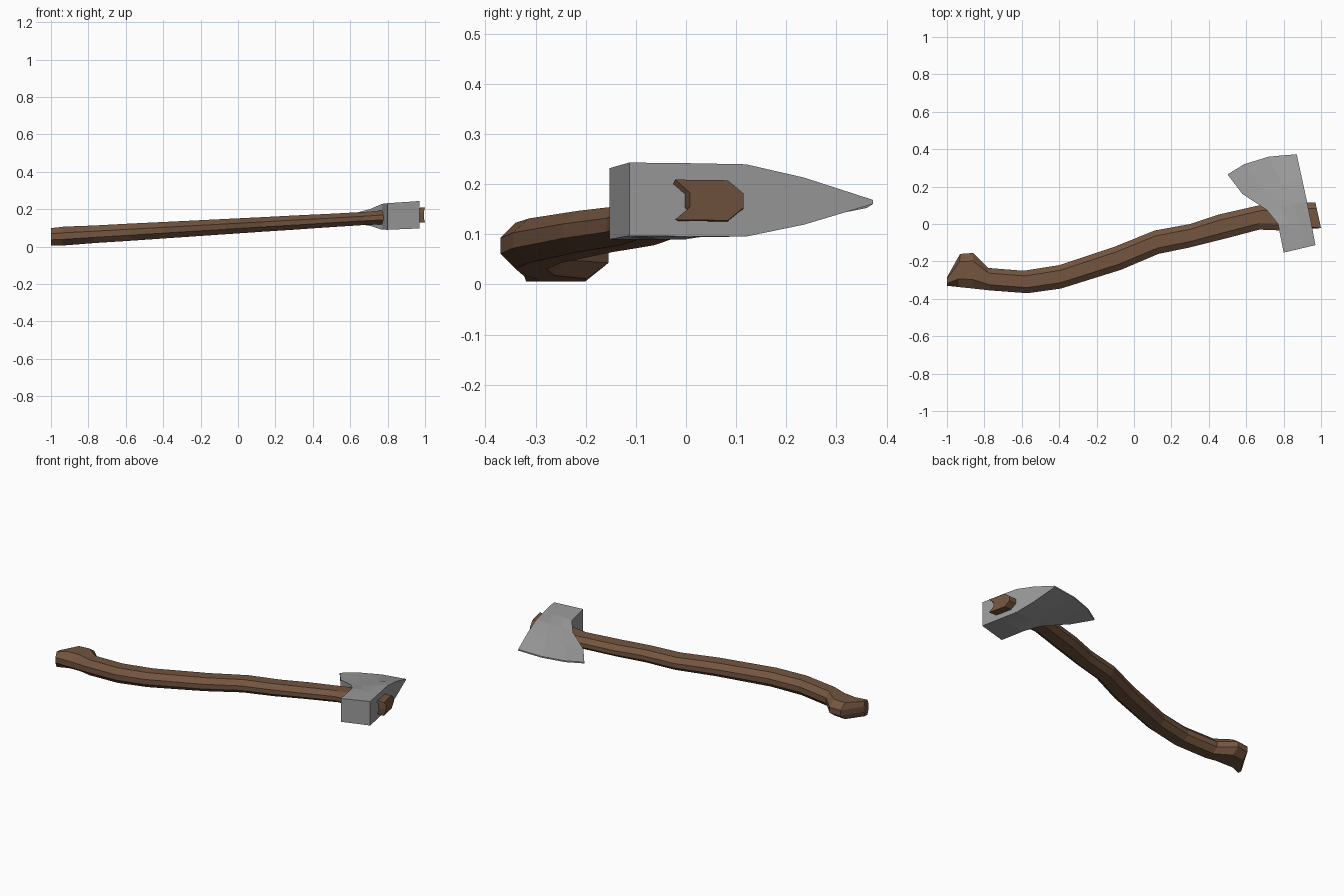
import bpy, bmesh

if "Cube" in bpy.data.objects:
    bpy.data.objects.remove(bpy.data.objects["Cube"])

def make_object(name, build):
    bm = bmesh.new()
    build(bm)
    bmesh.ops.recalc_face_normals(bm, faces=bm.faces)
    mesh = bpy.data.meshes.new(name)
    bm.to_mesh(mesh)
    bm.free()
    obj = bpy.data.objects.new(name, mesh)
    bpy.context.collection.objects.link(obj)
    return obj

# Handle stations: back edge (x, y), front edge (x, y), half height
STATIONS = [
    (-1, -.285, -1, -.33, .046), (-.93, -.16, -.94, -.337, .05),
    (-.86, -.155, -.86, -.345, .049), (-.78, -.235, -.77, -.355, .047),
    (-.59, -.25, -.57, -.37, .046), (-.40, -.22, -.39, -.345, .044),
    (-.10, -.12, -.07, -.245, .041), (.11, -.035, .13, -.16, .039),
    (.30, 0, .30, -.125, .038), (.45, .05, .48, -.08, .036),
    (.67, .10, .67, -.03, .035), (.80, .115, .80, -.035, .038),
    (.97, .115, 1, -.022, .04),
]
# Octagon: position across the width, height factor
OCTAGON = [(1, .35), (.77, 1), (.25, 1), (0, .35),
           (0, -.35), (.25, -1), (.77, -1), (1, -.35)]

def build_handle(bm):
    rings = []
    for i, (bx, by, fx, fy, h) in enumerate(STATIONS):
        ring = []
        for t, k in OCTAGON:
            if i == len(STATIONS) - 1:      # notched fishtail at the tip
                t = {0: .22, .25: 0}.get(t, t)
            x, y = fx + (bx - fx) * t, fy + (by - fy) * t
            ring.append(bm.verts.new((x, y, .052 + .0585 * (x + 1) + h * k)))
        rings.append(ring)
    for a, b in zip(rings, rings[1:]):
        for j in range(8):
            k = (j + 1) % 8
            bm.faces.new((a[j], a[k], b[k], b[j]))
    bm.faces.new(rings[0])
    bm.faces.new(rings[-1])

# Head rows from poll to bevel: heel side (x, y, half height), toe side
ROWS = [
    ((.80, -.153, .071), (.97, -.113, .073)),
    ((.77, 0, .069), (.949, 0, .073)),
    ((.71, .075, .046), (.925, .12, .072)),
    ((.58, .16, .018), (.90, .235, .047)),
]
EDGE = [(.50, .265), (.59, .32), (.72, .36), (.87, .373)]

def build_head(bm):
    grid = []
    for heel, toe in ROWS:
        grid.append([tuple(a + (b - a) * j / 3 for a, b in zip(heel, toe))
                     for j in range(4)])
    grid.append([(x, y, .004) for x, y in EDGE])

    def layer(s):
        return [[bm.verts.new((x, y, .17 + .055 * (x - .97) + s * h))
                 for x, y, h in row] for row in grid]
    top, bottom = layer(1), layer(-1)
    for g in (top, bottom):
        for r0, r1 in zip(g, g[1:]):
            for j in range(3):
                bm.faces.new((r0[j], r0[j + 1], r1[j + 1], r1[j]))
    # Side walls around the outline
    n = len(grid)
    outline = ([(0, j) for j in range(4)] + [(i, 3) for i in range(1, n)]
               + [(n - 1, j) for j in (2, 1, 0)] + [(i, 0) for i in range(n - 2, 0, -1)])
    for (a, b), (c, d) in zip(outline, outline[1:] + outline[:1]):
        bm.faces.new((top[a][b], top[c][d], bottom[c][d], bottom[a][b]))

handle = make_object("handle", build_handle)
wood = bpy.data.materials.new("brown_wood")
wood.diffuse_color = (.17, .09, .05, 1)
wood.use_nodes = True
wood.node_tree.nodes["Principled BSDF"].inputs["Base Color"].default_value = wood.diffuse_color
handle.data.materials.append(wood)

head = make_object("axe_head", build_head)
steel = bpy.data.materials.new("steel")
steel.diffuse_color = (.33, .33, .33, 1)
steel.use_nodes = True
steel.node_tree.nodes["Principled BSDF"].inputs["Base Color"].default_value = steel.diffuse_color
head.data.materials.append(steel)
